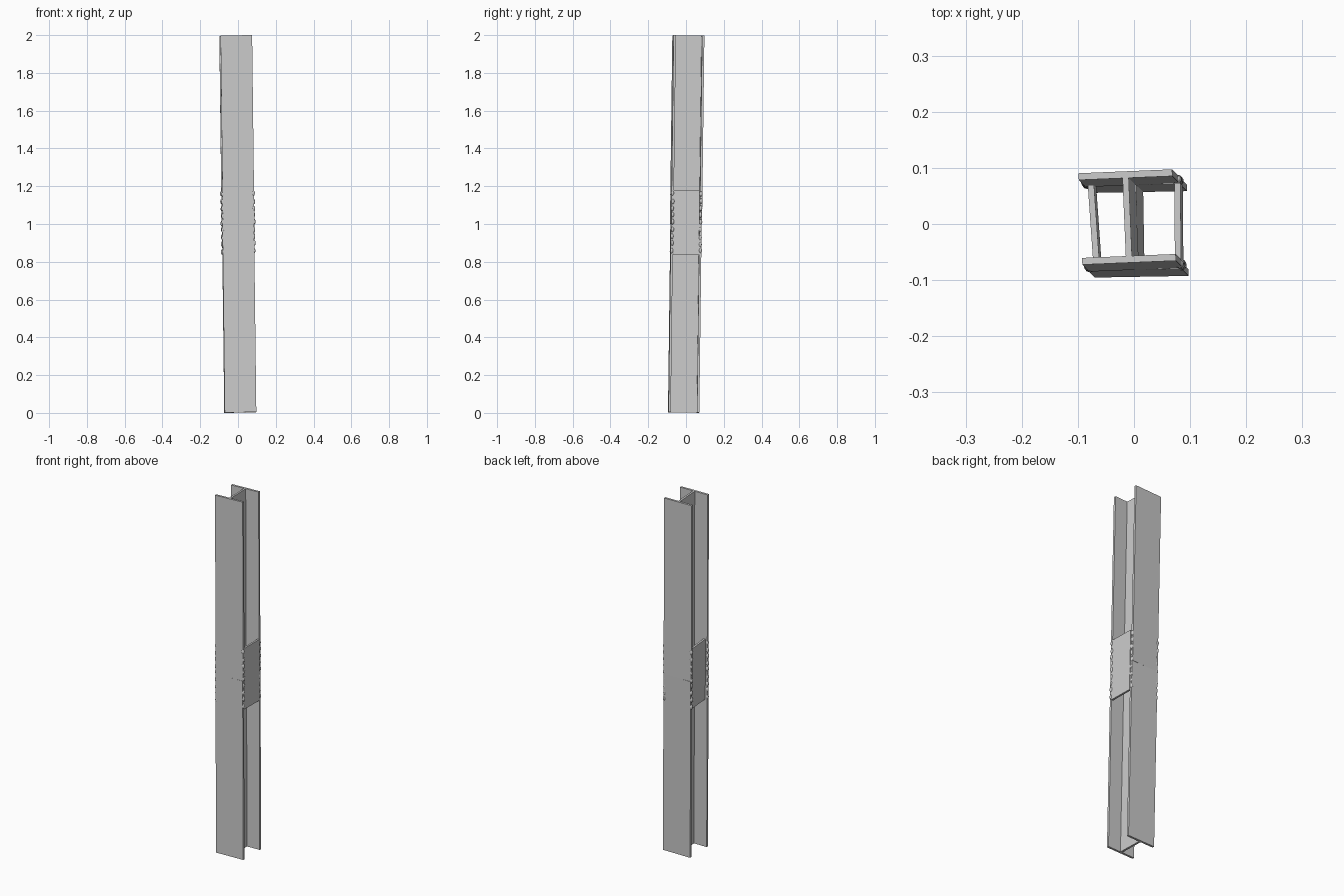
import bpy, bmesh, random
from math import radians
from mathutils import Matrix, Vector

if "Cube" in bpy.data.objects:
    bpy.data.objects.remove(bpy.data.objects["Cube"])

random.seed(3)
W, D, TF, TW = 0.167, 0.163, 0.012, 0.011   # section width, depth, flange, web
HALF = 0.998

# whole column leans slightly about its mid height
lean = Vector((-0.0121, 0.0125, 1)).normalized()
FRAME = Matrix.Translation((0, 0, 1)) @ Vector((0, 0, 1)).rotation_difference(lean).to_matrix().to_4x4()


def finish(bm, name, matrix):
    bmesh.ops.recalc_face_normals(bm, faces=bm.faces)
    mesh = bpy.data.meshes.new(name)
    bm.to_mesh(mesh)
    bm.free()
    ob = bpy.data.objects.new(name, mesh)
    ob.matrix_world = matrix
    bpy.context.collection.objects.link(ob)
    return ob


def h_beam(name, z0, z1, twist):
    a, b, c, t = W / 2, D / 2, D / 2 - TF, TW / 2
    pts = [(-a, -b), (a, -b), (a, -c), (t, -c), (t, c), (a, c),
           (a, b), (-a, b), (-a, c), (-t, c), (-t, -c), (-a, -c)]
    bm = bmesh.new()
    face = bm.faces.new([bm.verts.new((x, y, z0)) for x, y in pts])
    ext = bmesh.ops.extrude_face_region(bm, geom=[face], use_keep_orig=True)
    bmesh.ops.translate(bm, vec=(0, 0, z1 - z0),
                        verts=[v for v in ext['geom'] if isinstance(v, bmesh.types.BMVert)])
    finish(bm, name, FRAME @ Matrix.Rotation(radians(twist), 4, 'Z'))


# two column lengths butted together, slightly twisted to each other
h_beam("lower_beam", -HALF, 0, 1.0)
h_beam("upper_beam", 0, HALF, 2.4)


# splice plates closing the open sides of the section
def plate(name, x, twist):
    bm = bmesh.new()
    bmesh.ops.create_cube(bm, size=1, matrix=Matrix.Diagonal((0.011, D - 2 * TF + 0.002, 0.34, 1)))
    finish(bm, name, FRAME @ Matrix.Translation((x, 0, 0.008)) @ Matrix.Rotation(radians(twist), 4, 'Z'))


plate("left_splice_plate", -0.07, 4)
plate("right_splice_plate", 0.08, 0.5)


# stitch weld beads down each plate edge
for side, sx in (("left", -1), ("right", 1)):
    for end, sy in (("front", -1), ("back", 1)):
        bm = bmesh.new()
        for i in range(9):
            z = -0.145 + i * 0.038 + random.uniform(-0.005, 0.005)
            x = sx * (0.081 + random.uniform(-0.001, 0.002))
            y = sy * (0.074 + random.uniform(-0.001, 0.002))
            m = Matrix.Translation((x, y, z)) @ Matrix.Diagonal((0.008, 0.008, 0.015, 1))
            bmesh.ops.create_icosphere(bm, subdivisions=2, radius=1, matrix=m)
        for f in bm.faces:
            f.smooth = True
        finish(bm, f"{side}_{end}_weld", FRAME @ Matrix.Rotation(radians(1.7), 4, 'Z'))
